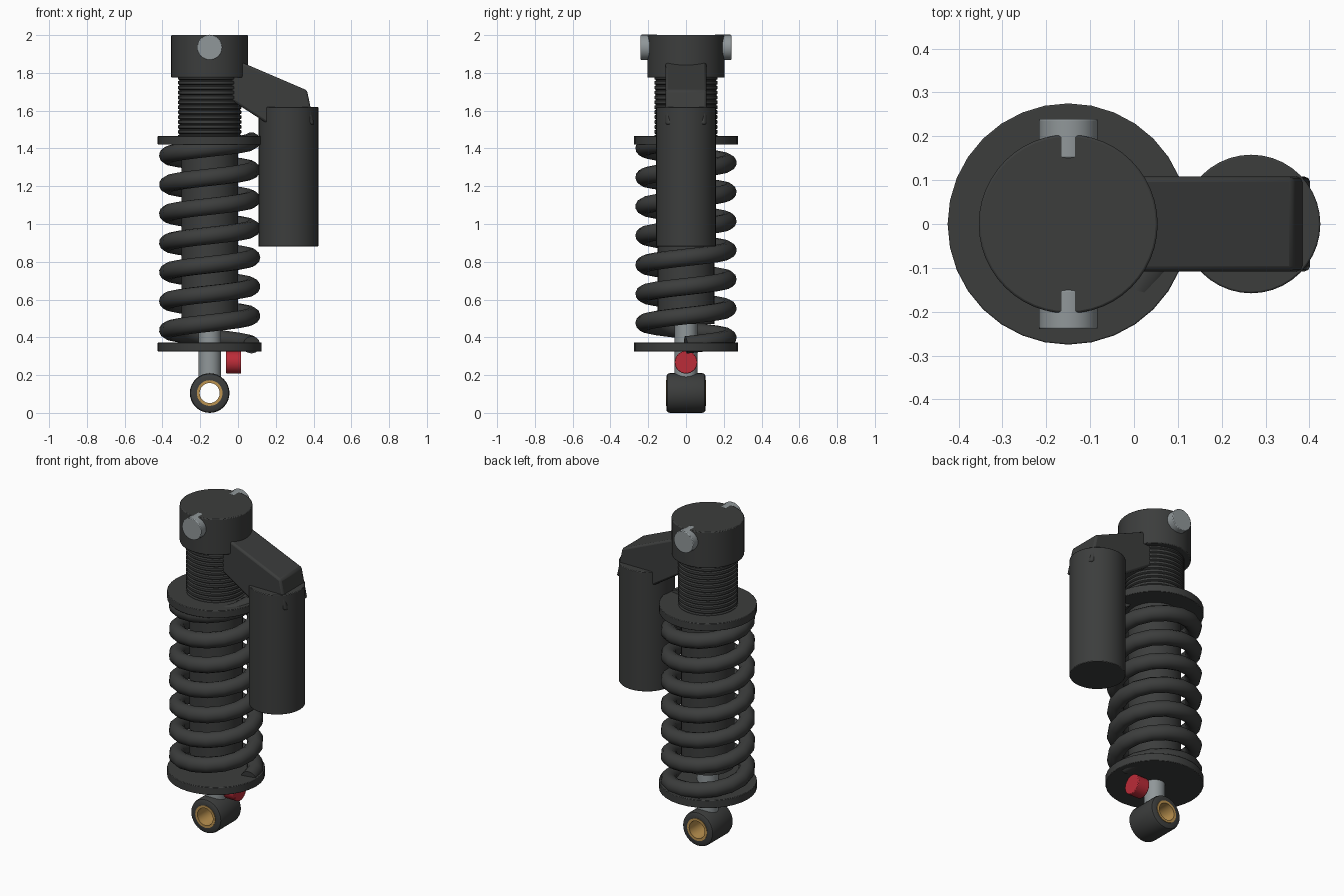
import bpy, bmesh, math
from mathutils import Matrix

if "Cube" in bpy.data.objects:
    bpy.data.objects.remove(bpy.data.objects["Cube"])

AX = -0.15  # x of the damper axis


def material(name, rgb):
    m = bpy.data.materials.new(name)
    m.diffuse_color = (*rgb, 1)
    m.use_nodes = True
    m.node_tree.nodes["Principled BSDF"].inputs["Base Color"].default_value = m.diffuse_color
    return m


DARK = material("dark_metal", (0.045, 0.047, 0.046))
STEEL = material("steel", (0.28, 0.31, 0.32))
RED = material("red_anodised", (0.5, 0.025, 0.04))
BRASS = material("brass", (0.5, 0.29, 0.08))


def finish(ob, mat, bevel=0.0):
    ob.data.materials.append(mat)
    bpy.ops.object.select_all(action='DESELECT')
    ob.select_set(True)
    bpy.context.view_layer.objects.active = ob
    if bevel:
        b = ob.modifiers.new("bevel", 'BEVEL')
        b.width, b.segments, b.limit_method = bevel, 2, 'ANGLE'
        b.angle_limit = math.radians(40)
    bpy.ops.object.shade_smooth_by_angle(angle=math.radians(35))
    return ob


def mesh_object(name, bm):
    bmesh.ops.recalc_face_normals(bm, faces=bm.faces)
    me = bpy.data.meshes.new(name)
    bm.to_mesh(me)
    bm.free()
    ob = bpy.data.objects.new(name, me)
    bpy.context.collection.objects.link(ob)
    return ob


def lathe(name, profile, loc, mat, axis='Z', n=32, closed=False, bevel=0.0):
    """Revolve (radius, height) points around an axis; closed makes a tube."""
    bm = bmesh.new()
    rings = [[bm.verts.new((r * math.cos(2 * math.pi * i / n),
                            r * math.sin(2 * math.pi * i / n), h))
              for i in range(n)] for r, h in profile]
    pairs = list(zip(rings, rings[1:]))
    if closed:
        pairs.append((rings[-1], rings[0]))
    for a, b in pairs:
        for i in range(n):
            j = (i + 1) % n
            bm.faces.new((a[i], a[j], b[j], b[i]))
    if not closed:
        bm.faces.new(rings[0])
        bm.faces.new(rings[-1])
    rot = {'Z': Matrix(), 'Y': Matrix.Rotation(-math.pi / 2, 4, 'X'),
           'X': Matrix.Rotation(math.pi / 2, 4, 'Y')}[axis]
    bm.transform(Matrix.Translation(loc) @ rot)
    return finish(mesh_object(name, bm), mat, bevel)


def cyl(name, r, a, b, loc, mat, axis='Z', n=32, bevel=0.0):
    return lathe(name, [(r, a), (r, b)], loc, mat, axis, n, bevel=bevel)


C = (AX, 0, 0)

# Damper head and its two mounting pins
cyl("top_head", 0.204, 1.775, 2.0, C, DARK, n=48, bevel=0.005)
for side, s in (("front", -1), ("back", 1)):
    y0, y1 = sorted((s * 0.15, s * 0.24))
    cyl("mount_pin_" + side, 0.067, y0, y1, (AX, 0, 1.935), STEEL, 'Y', bevel=0.004)

# Threaded collar: repeated ridges
thread, pitch, z0 = [], 0.026, 1.45
for k in range(13):
    z = z0 + k * pitch
    thread += [(0.16, z), (0.168, z + 0.005), (0.168, z + 0.019), (0.16, z + 0.024)]
lathe("threaded_collar", thread, C, DARK, n=40)

# Damper body, rod and spring seats
cyl("damper_body", 0.15, 0.47, 1.78, C, DARK, n=40)
cyl("damper_rod", 0.06, 0.17, 0.5, C, STEEL)
cyl("upper_spring_seat", 0.275, 1.42, 1.466, C, DARK, bevel=0.003)
cyl("lower_spring_seat", 0.275, 0.325, 0.373, C, DARK, bevel=0.003)

# Coil spring: seven right-handed turns
turns, steps = 7, 16
curve = bpy.data.curves.new("coil_spring", 'CURVE')
curve.dimensions = '3D'
curve.bevel_depth, curve.bevel_resolution, curve.use_fill_caps = 0.046, 4, True
sp = curve.splines.new('POLY')
sp.points.add(turns * steps)
for i, p in enumerate(sp.points):
    a = 2 * math.pi * i / steps
    p.co = (AX + 0.222 * math.cos(a), 0.222 * math.sin(a),
            0.36 + 1.08 * i / (turns * steps), 1)
spring = bpy.data.objects.new("coil_spring", curve)
bpy.context.collection.objects.link(spring)
bpy.ops.object.select_all(action='DESELECT')
spring.select_set(True)
bpy.context.view_layer.objects.active = spring
bpy.ops.object.convert(target='MESH')
finish(bpy.context.view_layer.objects.active, DARK)

# Lower eye with brass bushing
E = (AX, 0, 0.105)
lathe("lower_eye", [(0.066, -0.104), (0.09, -0.104), (0.101, -0.098), (0.105, -0.086),
                    (0.105, 0.086), (0.101, 0.098), (0.09, 0.104), (0.066, 0.104)],
      E, DARK, 'Y', closed=True)
lathe("eye_bushing", [(0.053, -0.107), (0.068, -0.107), (0.068, 0.107), (0.053, 0.107)],
      E, BRASS, 'Y', closed=True)

# Red rebound knob
cyl("adjuster_knob", 0.06, -0.063, 0.017, (0, 0, 0.268), RED, 'X', bevel=0.004)

# Side reservoir
cyl("reservoir", 0.158, 0.88, 1.62, (0.267, 0, 0), DARK, n=40, bevel=0.004)

# Bridge arm from head to reservoir
bm = bmesh.new()
outline = [(-0.06, 1.89), (0.365, 1.708), (0.404, 1.525), (0.15, 1.535),
           (-0.02, 1.645), (-0.06, 1.66)]
face = bm.faces.new([bm.verts.new((x, -0.108, z)) for x, z in outline])
out = bmesh.ops.extrude_face_region(bm, geom=[face])
bmesh.ops.translate(bm, vec=(0, 0.216, 0),
                    verts=[g for g in out["geom"] if isinstance(g, bmesh.types.BMVert)])
finish(mesh_object("bridge_arm", bm), DARK, 0.012)
